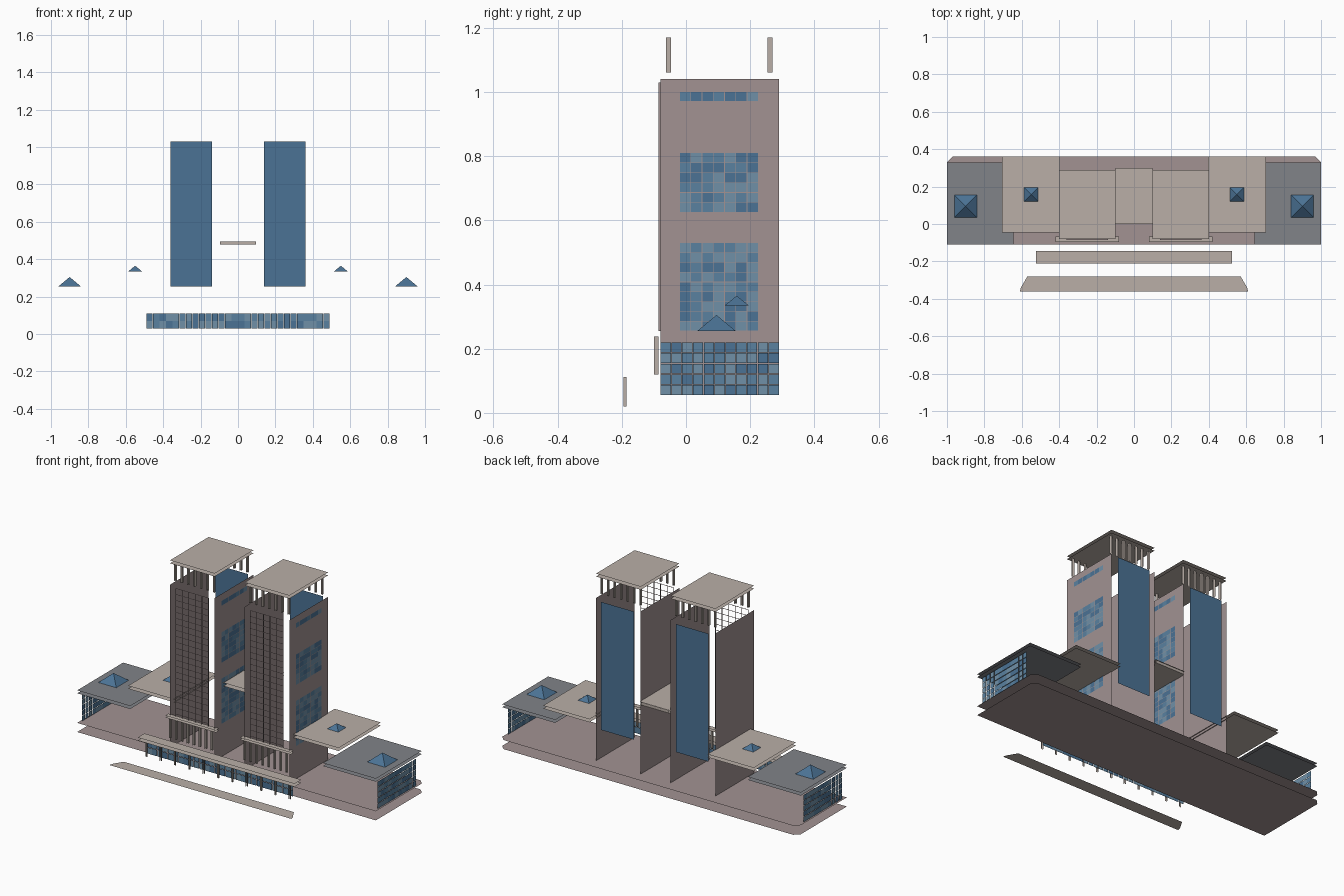
import bpy, random

if "Cube" in bpy.data.objects:
    bpy.data.objects.remove(bpy.data.objects["Cube"])
random.seed(3)


def material(name, rgb):
    m = bpy.data.materials.new(name)
    m.diffuse_color = (*rgb, 1)
    m.use_nodes = True
    m.node_tree.nodes["Principled BSDF"].inputs["Base Color"].default_value = m.diffuse_color
    return m


STONE = material("stone", (0.49, 0.43, 0.39))
WALL = material("wall", (0.36, 0.29, 0.29))
SLATE = material("slate", (0.22, 0.23, 0.25))
GLASS = [material("glass_%d" % i, c) for i, c in enumerate(
    [(0.07, 0.17, 0.30), (0.10, 0.22, 0.35), (0.16, 0.28, 0.39)])]


def rect(axis, c, a, b):
    """Rectangle at coordinate c on an axis, spanning a and b on the other two."""
    corners = [(a[0], b[0]), (a[1], b[0]), (a[1], b[1]), (a[0], b[1])]
    if axis == 'x':
        return [(c, p, q) for p, q in corners]
    if axis == 'y':
        return [(p, c, q) for p, q in corners]
    return [(p, q, c) for p, q in corners]


def build(name, faces, mats):
    verts, idx = [], []
    for f in faces:
        idx.append(list(range(len(verts), len(verts) + len(f))))
        verts += f
    me = bpy.data.meshes.new(name)
    me.from_pydata(verts, [], idx)
    mats = mats if isinstance(mats, list) else [mats]
    for m in mats:
        me.materials.append(m)
    for p in me.polygons:
        p.material_index = random.randrange(len(mats))
    ob = bpy.data.objects.new(name, me)
    bpy.context.collection.objects.link(ob)
    return ob


def slab(name, x, y, z, mat, t=0.018):
    """Top and underside sheets of a thin slab with open edges."""
    build(name, [rect('z', z, x, y), rect('z', z - t, x, y)[::-1]], mat)


def tiles(axis, c, a, b, na, nb, gap=0.001):
    da, db = (a[1] - a[0]) / na, (b[1] - b[0]) / nb
    return [rect(axis, c,
                 (a[0] + i * da + gap, a[0] + (i + 1) * da - gap),
                 (b[0] + j * db + gap, b[0] + (j + 1) * db - gap))
            for i in range(na) for j in range(nb)]


def columns(xs, y, z, w=0.015, t=0.008):
    """Slim columns drawn by their two side faces."""
    return [rect('x', x + s * t / 2, (y - w / 2, y + w / 2), z)
            for x in xs for s in (-1, 1)]


def spread(a, b, n):
    return [a + (b - a) * i / (n - 1) for i in range(n)]


def skylight(name, x, y, z, r, h):
    c = rect('z', z, (x - r, x + r), (y - r, y + r))
    build(name, [[c[i], c[(i + 1) % 4], (x, y, z + h)] for i in range(4)], GLASS[:1])


# Ground plate, deck and front step
for name, z in (("ground_plate", 0.0), ("deck", 0.055)):
    build(name, [[(-1, -0.11, z), (1, -0.11, z), (1, 0.33, z),
                  (0.97, 0.36, z), (-0.97, 0.36, z), (-1, 0.33, z)]], WALL)
build("front_step", [[(-0.61, -0.36, 0), (0.61, -0.36, 0), (0.605, -0.34, 0),
                      (0.57, -0.28, 0), (-0.57, -0.28, 0), (-0.605, -0.34, 0)]], STONE)

# Entrance canopy, glass front and columns
slab("entrance_canopy", (-0.525, 0.525), (-0.21, -0.145), 0.132, STONE)
build("entrance_glass", tiles('y', -0.172, (-0.49, 0.49), (0.03, 0.11), 28, 2), GLASS)
build("entrance_columns", columns(spread(-0.48, 0.48, 11), -0.19, (0.02, 0.112), 0.01), STONE)

# Side wings: slate roof, end glazing, upper terrace, skylights
for side, s in (("left", -1), ("right", 1)):
    def span(a, b):
        return tuple(sorted((s * a, s * b)))
    slab(side + "_wing_roof", span(0.645, 1.0), (-0.11, 0.33), 0.252, SLATE)
    build(side + "_wing_glass",
          tiles('x', s * 0.99, (-0.08, 0.29), (0.055, 0.22), 11, 5), GLASS)
    slab(side + "_terrace", span(0.395, 0.705), (-0.045, 0.36), 0.334, STONE)
    skylight(side + "_wing_skylight", s * 0.9, 0.095, 0.255, 0.06, 0.05)
    skylight(side + "_terrace_skylight", s * 0.55, 0.158, 0.335, 0.037, 0.03)

# Twin towers
for side, cx in (("left", -0.25), ("right", 0.25)):
    x0, x1 = cx - 0.15, cx + 0.15
    # Side walls and rear glass
    build(side + "_tower_walls",
          [rect('x', x, (-0.08, 0.29), (0.055, 1.04)) for x in (x0, x1)], WALL)
    build(side + "_tower_rear_glass",
          [rect('y', 0.297, (cx - 0.11, cx + 0.11), (0.255, 1.03))], GLASS[:1])
    # Window bands on the +x wall
    bands = []
    for z0, z1, rows in ((0.255, 0.53, 9), (0.625, 0.81, 6), (0.97, 1.0, 1)):
        bands += tiles('x', x1 + 0.003, (-0.02, 0.225), (z0, z1), 7, rows)
    build(side + "_tower_windows", bands, GLASS)
    # Front screen: thin horizontal rails and upright fins
    rails = [rect('z', z, (x0 + 0.04, x1 - 0.04), (-0.085, -0.079))
             for z in spread(0.27, 1.03, 22)]
    fins = [rect('x', x, (-0.085, -0.079), (0.255, 1.03))
            for x in spread(cx - 0.11, cx + 0.11, 6)]
    build(side + "_tower_front_screen", rails + fins, WALL)
    # Raised roof on two rows of columns
    slab(side + "_tower_roof", (x0, x1), (-0.08, 0.29), 1.188, STONE)
    cols = []
    for y in (-0.055, 0.262):
        cols += columns(spread(cx - 0.13, cx + 0.13, 7), y, (1.06, 1.17))
    build(side + "_tower_roof_columns", cols, STONE)
    # Tower porch
    slab(side + "_porch_canopy", (cx - 0.17, cx + 0.17), (-0.097, -0.066), 0.25, STONE, 0.012)
    build(side + "_porch_columns",
          columns(spread(cx - 0.14, cx + 0.14, 8), -0.092, (0.12, 0.238), 0.014), STONE)

# Link bridge between the towers
slab("bridge", (-0.1, 0.1), (0.0, 0.3), 0.497, STONE, 0.02)
build("bridge_rear_edge", [rect('y', 0.297, (-0.095, 0.095), (0.478, 0.495))], STONE)
